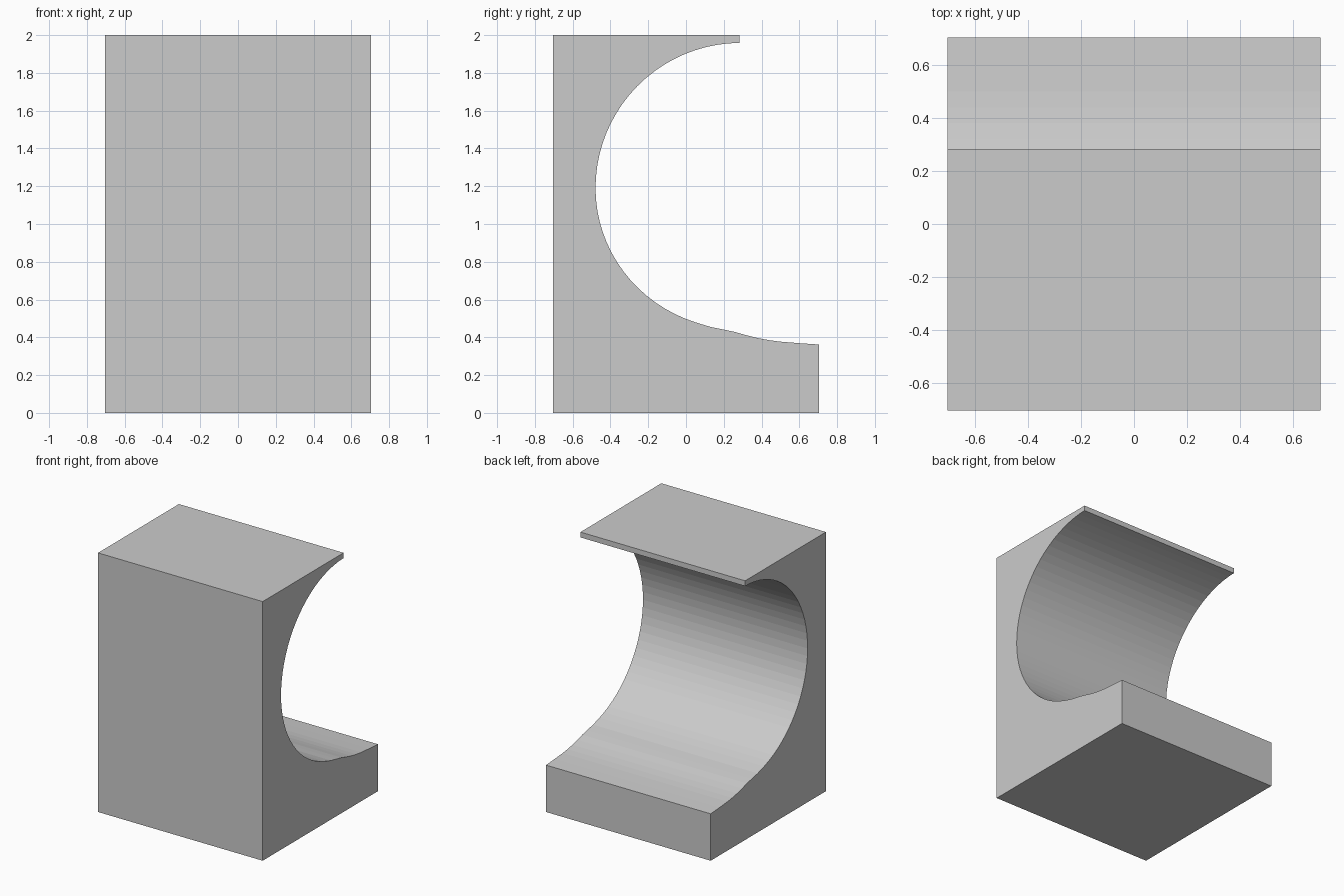
import bpy, bmesh
from math import cos, sin, radians

if "Cube" in bpy.data.objects:
    bpy.data.objects.remove(bpy.data.objects["Cube"])

HALF = 0.703            # half width and half depth
CY, CZ, R = 0.29, 1.19, 0.769
R_LOW = 0.748           # the lower half of the hollow is slightly flatter

# Side profile (y, z): block outline, then the scooped hollow
profile = [(HALF, 0.0), (-HALF, 0.0), (-HALF, 2.0), (0.283, 2.0)]

# curved hollow, from the top lip down to the start of the ledge
steps = 36
for i in range(steps + 1):
    a = radians(90.5 + (252 - 90.5) * i / steps)
    profile.append((CY + R * cos(a), CZ + (R if sin(a) > 0 else R_LOW) * sin(a)))

# gentle S-curve running out over the ledge
profile += [(0.13, 0.455), (0.2, 0.441), (0.26, 0.428), (0.32, 0.411),
            (0.38, 0.396), (0.44, 0.385), (0.5, 0.377), (0.6, 0.369), (HALF, 0.362)]

# Extrude the profile across the width
bm = bmesh.new()
face = bm.faces.new([bm.verts.new((-HALF, y, z)) for y, z in profile])
ext = bmesh.ops.extrude_face_region(bm, geom=[face])
moved = [g for g in ext["geom"] if isinstance(g, bmesh.types.BMVert)]
bmesh.ops.translate(bm, verts=moved, vec=(2 * HALF, 0, 0))
bmesh.ops.recalc_face_normals(bm, faces=bm.faces[:])

mesh = bpy.data.meshes.new("scooped_block")
bm.to_mesh(mesh)
bm.free()
block = bpy.data.objects.new("scooped_block", mesh)
bpy.context.collection.objects.link(block)
